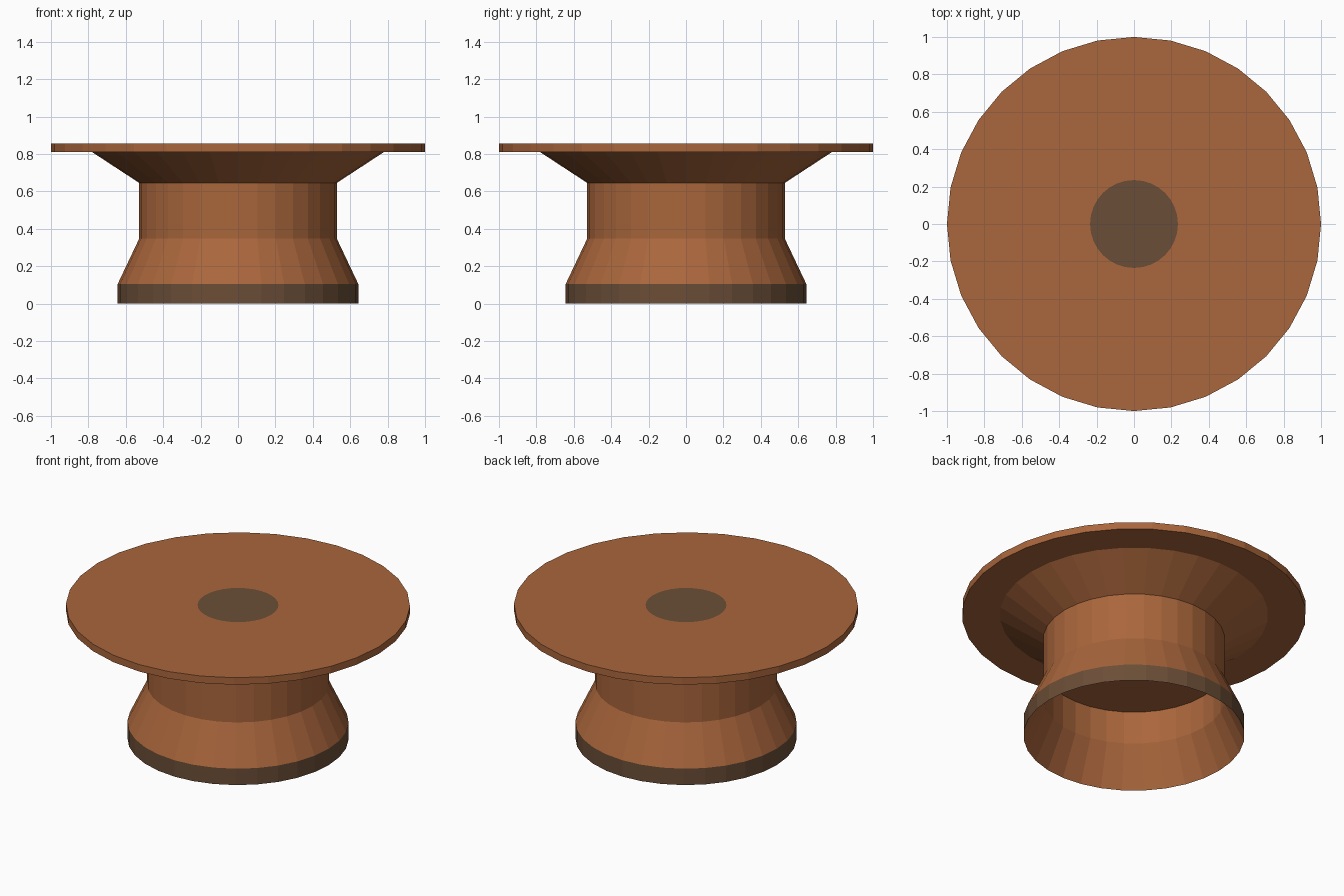
import bpy
import bmesh
from math import cos, sin, tau

if "Cube" in bpy.data.objects:
    bpy.data.objects.remove(bpy.data.objects["Cube"])

SIDES = 32


def material(name, color):
    mat = bpy.data.materials.new(name)
    mat.diffuse_color = (*color, 1.0)
    mat.use_nodes = True
    mat.node_tree.nodes["Principled BSDF"].inputs["Base Color"].default_value = mat.diffuse_color
    return mat


def lathe(name, profile, mat, cap_start=False, cap_end=False):
    """Spin (radius, z) points; an upward profile faces outward."""
    bm = bmesh.new()
    rings = [[bm.verts.new((r * cos(tau * i / SIDES), r * sin(tau * i / SIDES), z))
              for i in range(SIDES)] for r, z in profile]
    for low, high in zip(rings, rings[1:]):
        for i in range(SIDES):
            j = (i + 1) % SIDES
            bm.faces.new((low[i], low[j], high[j], high[i]))
    if cap_start:
        bm.faces.new(rings[0][::-1])
    if cap_end:
        bm.faces.new(rings[-1])
    mesh = bpy.data.meshes.new(name)
    bm.to_mesh(mesh)
    bm.free()
    mesh.materials.append(mat)
    obj = bpy.data.objects.new(name, mesh)
    bpy.context.collection.objects.link(obj)
    return obj


wood = material("wood", (0.40, 0.133, 0.045))
dark = material("dark_trim", (0.147, 0.076, 0.038))

# Dark band around the foot
lathe("base_band", [(0.643, 0.0), (0.643, 0.105)], dark)

# Flared foot, straight column and flare under the top
lathe("pedestal", [(0.643, 0.105), (0.528, 0.348), (0.528, 0.645), (0.78, 0.81)], wood)

# Hollow inside, open at the bottom, with a flat ceiling
lathe("inner_lining", [(0.528, 0.46), (0.528, 0.25), (0.643, 0.0)], wood, cap_start=True)

# Thin round top, open in the middle for the inset
lathe("tabletop", [(0.78, 0.81), (1.0, 0.81), (1.0, 0.855), (0.235, 0.855)], wood)

# Flush dark disc in the centre of the top
lathe("centre_inset", [(0.235, 0.855)], dark, cap_end=True)
